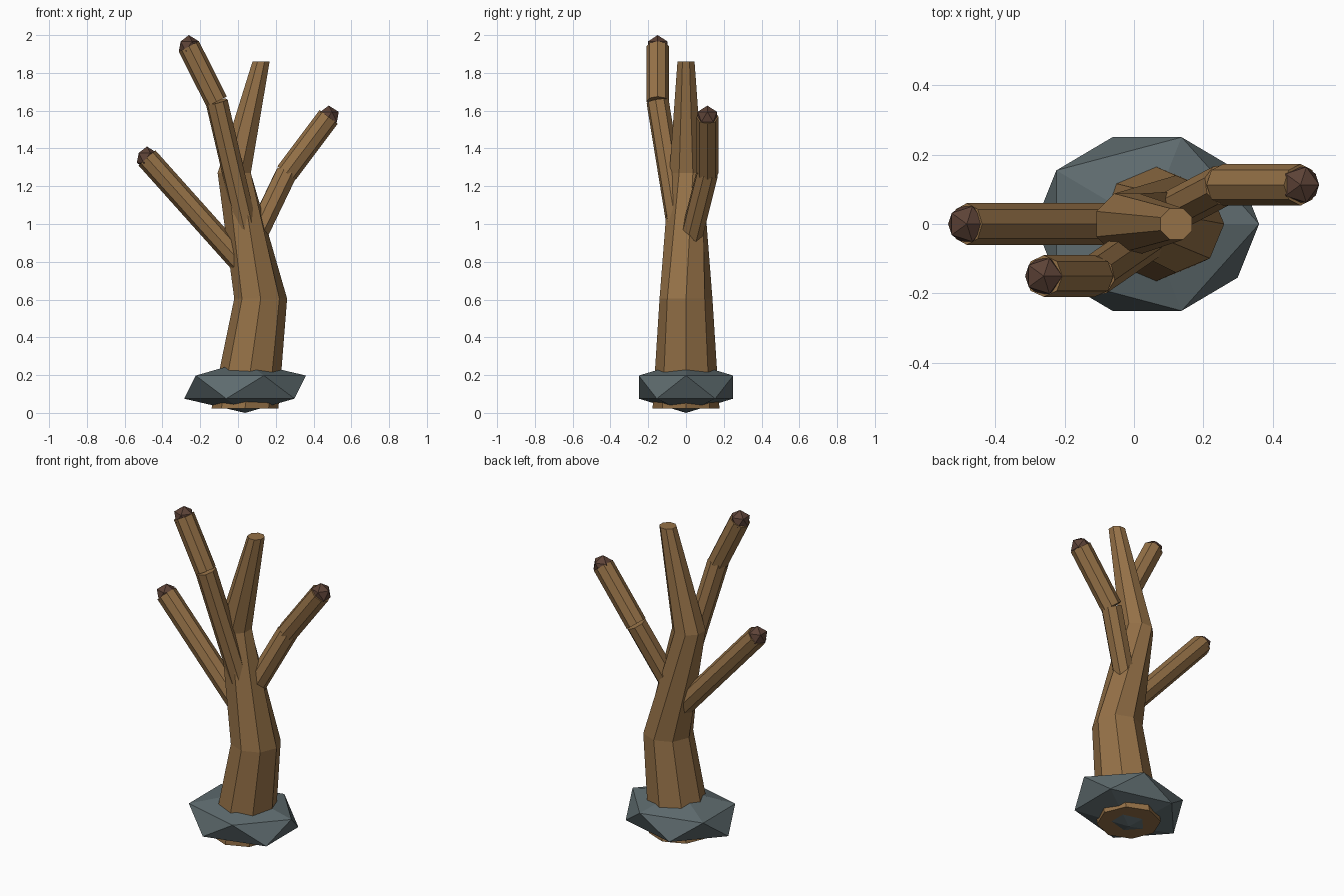
import bpy
import bmesh
from math import cos, sin, pi
from mathutils import Vector, Matrix

cube = bpy.data.objects.get("Cube")
if cube:
    bpy.data.objects.remove(cube, do_unlink=True)


def make_material(name, rgb):
    mat = bpy.data.materials.new(name)
    mat.use_nodes = True
    mat.diffuse_color = (*rgb, 1)
    mat.node_tree.nodes["Principled BSDF"].inputs["Base Color"].default_value = (*rgb, 1)
    return mat


bark = make_material("bark_brown", (0.30, 0.165, 0.063))
stone = make_material("stone_grey", (0.112, 0.147, 0.156))
bud_brown = make_material("dark_bud_brown", (0.109, 0.055, 0.038))


def add_object(name, bm, mat):
    bmesh.ops.recalc_face_normals(bm, faces=bm.faces)
    mesh = bpy.data.meshes.new(name)
    bm.to_mesh(mesh)
    bm.free()
    mesh.materials.append(mat)
    obj = bpy.data.objects.new(name, mesh)
    bpy.context.collection.objects.link(obj)
    return obj


def add_limb(name, start, end, radius=0.06):
    """Straight eight-sided cylinder between two points."""
    start, end = Vector(start), Vector(end)
    axis = end - start
    turn = axis.to_track_quat('Z', 'Y').to_matrix().to_4x4()
    bm = bmesh.new()
    bmesh.ops.create_cone(bm, cap_ends=True, segments=8, radius1=radius, radius2=radius,
                          depth=axis.length,
                          matrix=Matrix.Translation((start + end) / 2) @ turn)
    # Put a corner of the octagon on the horizontal axis
    return add_object(name, bm, bark)


def add_ball(name, center, size, mat):
    """Twenty-sided ball, stretched by size."""
    bm = bmesh.new()
    bmesh.ops.create_icosphere(bm, subdivisions=1, radius=1)
    bmesh.ops.scale(bm, vec=size, verts=bm.verts)
    bmesh.ops.translate(bm, vec=center, verts=bm.verts)
    return add_object(name, bm, mat)


# Trunk: level octagon rings (x centre, height, radius, twist)
trunk_rings = [
    (0.037, 0.024, 0.177, 0),
    (0.12, 0.605, 0.14, 0),
    (-0.02, 1.27, 0.095, pi / 8),
    (0.122, 1.86, 0.049, pi / 8),
]
bm = bmesh.new()
rings = []
for cx, z, r, twist in trunk_rings:
    rings.append([bm.verts.new((cx + r * cos(i * pi / 4 + twist), r * sin(i * pi / 4 + twist), z))
                  for i in range(8)])
for low, high in zip(rings, rings[1:]):
    for i in range(8):
        j = (i + 1) % 8
        bm.faces.new((low[i], low[j], high[j], high[i]))
bm.faces.new(rings[0])
bm.faces.new(rings[-1])
add_object("trunk", bm, bark)

# Stone around the foot
add_ball("base_stone", (0.0375, 0, 0.1365), (0.361, 0.294, 0.1365), stone)

# Branches: joints from the trunk outwards, each ending in a bud
branches = {
    "right_branch": [(0.06, 0, 0.745), (-0.482, 0, 1.35)],
    "front_branch": [(0.06, -0.03, 0.91), (-0.113, -0.15, 1.648), (-0.26, -0.15, 1.94)],
    "left_branch": [(0.06, 0.01, 0.86), (0.257, 0.113, 1.27), (0.48, 0.113, 1.567)],
}
for name, joints in branches.items():
    for part, (a, b) in zip(("lower", "upper"), zip(joints, joints[1:])):
        add_limb(f"{name}_{part}", a, b)
    add_ball(f"{name}_bud", joints[-1], (0.06, 0.06, 0.06), bud_brown)
